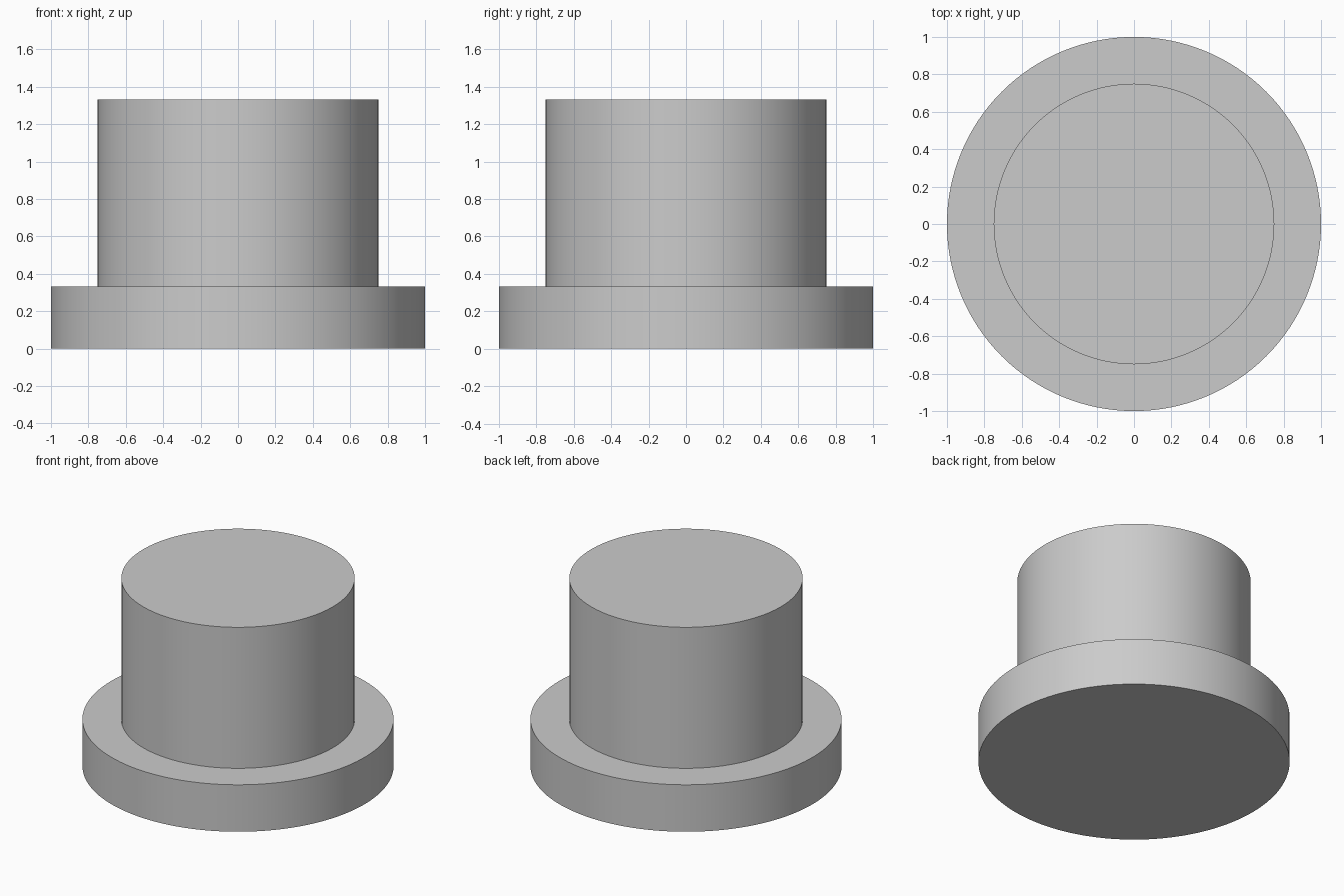
import bpy, bmesh, math

if "Cube" in bpy.data.objects:
    bpy.data.objects.remove(bpy.data.objects["Cube"])

SIDES = 128
# Stepped outline (radius, height), from the rim of the base to the rim of the top
PROFILE = [(1.0, 0.0), (1.0, 0.333), (0.75, 0.333), (0.75, 1.333)]

# Flanged plug: one closed solid, a wide flange with a narrower shaft on top
bm = bmesh.new()
rings = []
for radius, height in PROFILE:
    rings.append([bm.verts.new((radius * math.cos(2 * math.pi * i / SIDES),
                                radius * math.sin(2 * math.pi * i / SIDES),
                                height)) for i in range(SIDES)])

# Walls and shoulder
for low, high in zip(rings, rings[1:]):
    for i in range(SIDES):
        j = (i + 1) % SIDES
        bm.faces.new((low[i], low[j], high[j], high[i]))

# Flat bottom and top
bm.faces.new(rings[0][::-1])
bm.faces.new(rings[-1])

mesh = bpy.data.meshes.new("flanged_plug")
bm.to_mesh(mesh)
bm.free()
plug = bpy.data.objects.new("flanged_plug", mesh)
bpy.context.collection.objects.link(plug)

# Smooth round walls, crisp rims
bpy.context.view_layer.objects.active = plug
plug.select_set(True)
bpy.ops.object.shade_smooth_by_angle(angle=math.radians(30))
